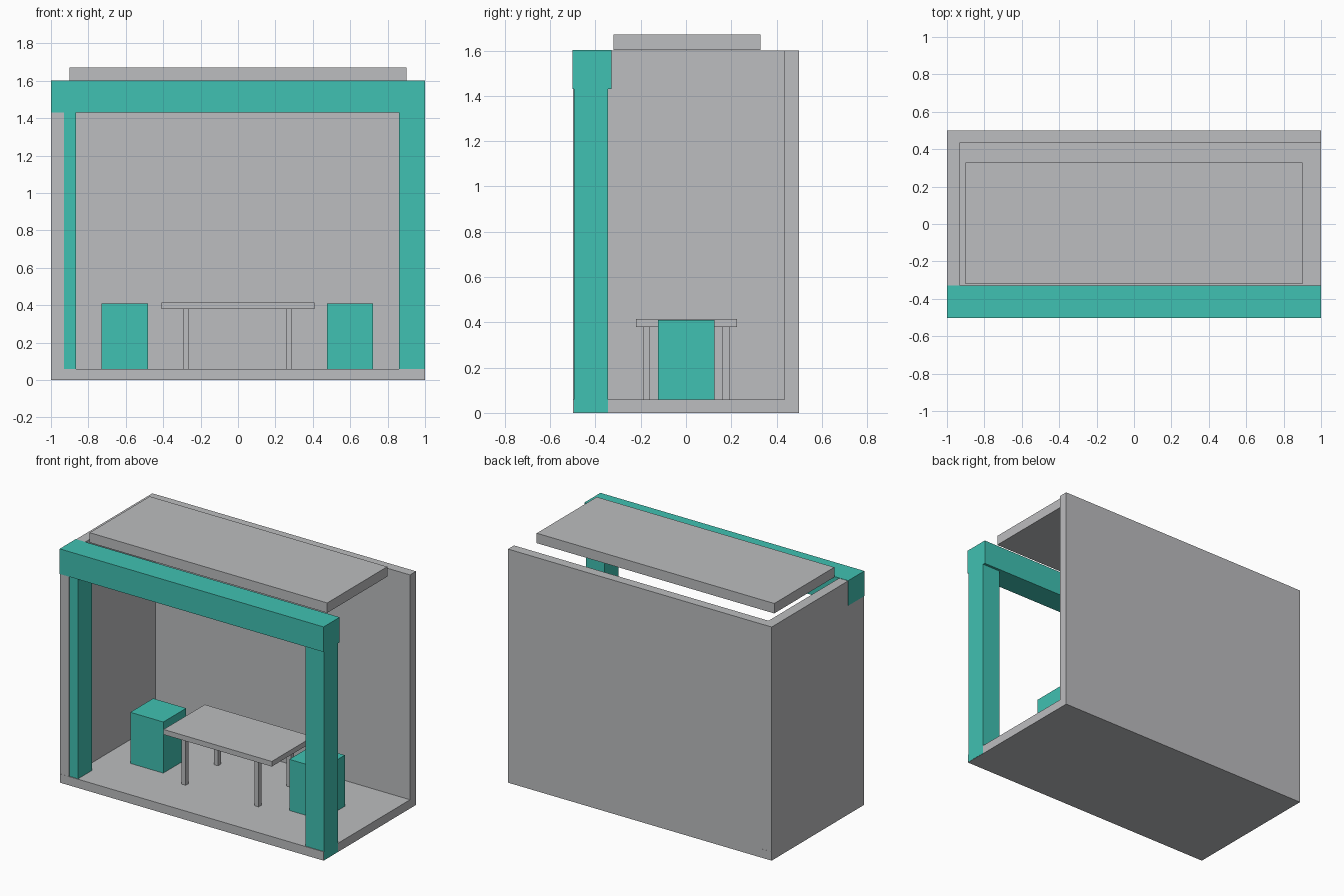
import bpy
import bmesh

if "Cube" in bpy.data.objects:
    bpy.data.objects.remove(bpy.data.objects["Cube"])


def material(name, rgb):
    m = bpy.data.materials.new(name)
    m.diffuse_color = (*rgb, 1.0)
    m.use_nodes = True
    m.node_tree.nodes["Principled BSDF"].inputs["Base Color"].default_value = m.diffuse_color
    return m


GREY = material("light grey", (0.503, 0.508, 0.523))
TEAL = material("teal", (0.051, 0.533, 0.445))


def box(name, x, y, z, mat):
    """Box from (min, max) ranges on each axis."""
    bm = bmesh.new()
    bmesh.ops.create_cube(bm, size=1.0)
    for v in bm.verts:
        v.co = [r[0] if c < 0 else r[1] for c, r in zip(v.co, (x, y, z))]
    mesh = bpy.data.meshes.new(name)
    bm.to_mesh(mesh)
    bm.free()
    mesh.materials.append(mat)
    ob = bpy.data.objects.new(name, mesh)
    bpy.context.collection.objects.link(ob)
    return ob


# Shell: floor slab, left wall, back wall, floating roof panel
box("floor", (-0.999, 0.999), (-0.5, 0.5), (0.0, 0.06), GREY)
box("left_wall", (-0.999, -0.93), (-0.499, 0.499), (0.06, 1.6), GREY)
box("back_wall", (-0.93, 0.999), (0.435, 0.5), (0.06, 1.6), GREY)
box("roof_panel", (-0.9, 0.9), (-0.32, 0.33), (1.602, 1.67), GREY)

# Front frame: two posts and a top beam
box("left_post", (-0.997, -0.865), (-0.495, -0.345), (0.002, 1.45), TEAL)
box("right_post", (0.86, 1.0), (-0.495, -0.345), (0.002, 1.45), TEAL)
box("front_beam", (-1.0, 1.0), (-0.502, -0.328), (1.43, 1.602), TEAL)

# Table with four legs
box("table_top", (-0.41, 0.41), (-0.22, 0.226), (0.38, 0.415), GREY)
for side, x in (("left", (-0.295, -0.263)), ("right", (0.257, 0.289))):
    for end, y in (("front", (-0.19, -0.158)), ("back", (0.16, 0.194))):
        box(f"table_leg_{end}_{side}", x, y, (0.06, 0.38), GREY)

# Block stools at both ends of the table
box("left_stool", (-0.73, -0.48), (-0.123, 0.125), (0.06, 0.41), TEAL)
box("right_stool", (0.475, 0.722), (-0.123, 0.125), (0.06, 0.41), TEAL)
